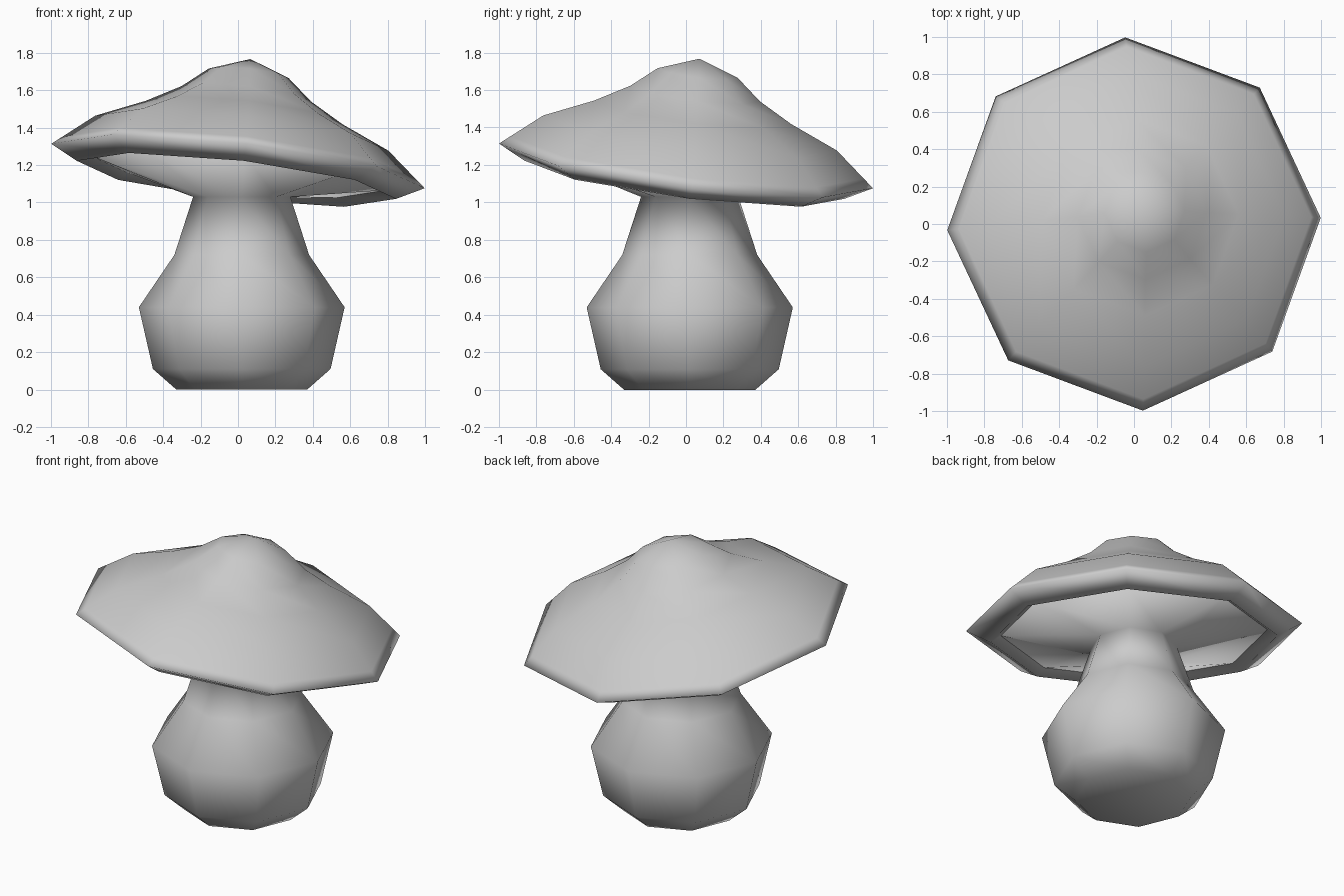
import bpy, bmesh, math
from mathutils import Matrix, Vector

if "Cube" in bpy.data.objects:
    bpy.data.objects.remove(bpy.data.objects["Cube"], do_unlink=True)

SIDES = 8
TURN = math.radians(2.3)

grey = bpy.data.materials.new("plain grey")
grey.use_nodes = True
colour = (0.6, 0.6, 0.6, 1)
grey.diffuse_color = colour
grey.node_tree.nodes["Principled BSDF"].inputs["Base Color"].default_value = colour

# Frames: the stem stands upright, the cap and its gills lean
upright = Matrix.Translation((0.02, 0.02, 0))
lean = Vector((0, 0, 1)).rotation_difference(Vector((0.115, 0.125, 1)))
leaning = Matrix.Translation((0, 0, 1.195)) @ lean.to_matrix().to_4x4()


def lathe(name, sections):
    """Skin eight-sided rings, top to bottom; each section is (frame, turn, profile)."""
    bm = bmesh.new()
    rings = []
    for frame, turn, profile in sections:
        for radius, height in profile:
            if radius == 0:
                rings.append([bm.verts.new(frame @ Vector((0, 0, height)))] * SIDES)
                continue
            angles = [turn + math.tau * i / SIDES for i in range(SIDES)]
            rings.append([bm.verts.new(frame @ Vector((radius * math.cos(a),
                                                       radius * math.sin(a), height)))
                          for a in angles])
    for upper, lower in zip(rings, rings[1:]):
        for i in range(SIDES):
            j = (i + 1) % SIDES
            corners = dict.fromkeys((upper[i], lower[i], lower[j], upper[j]))
            bm.faces.new(list(corners))
    bmesh.ops.recalc_face_normals(bm, faces=bm.faces)
    for face in bm.faces:
        face.smooth = True
    mesh = bpy.data.meshes.new(name)
    bm.to_mesh(mesh)
    bm.free()
    mesh.materials.append(grey)
    obj = bpy.data.objects.new(name, mesh)
    bpy.context.collection.objects.link(obj)


# Bulbous stem, flaring at the neck into the leaning gills
lathe("stem_and_gills", [
    (leaning, TURN, [(0, 0.02), (0.8, -0.035)]),
    (upright, 0, [(0.26, 1.03), (0.36, 0.72), (0.55, 0.44), (0.475, 0.11),
                  (0.35, 0), (0, 0)]),
])

# Leaning cap: peaked dome, thin rim and a lip turned in under it
lathe("cap", [
    (leaning, TURN, [(0, 0.58), (0.215, 0.503), (0.348, 0.392), (0.53, 0.29),
                     (0.79, 0.178), (0.95, 0.046), (1.006, 0), (0.86, -0.075),
                     (0.79, -0.03), (0, 0.05)]),
])
